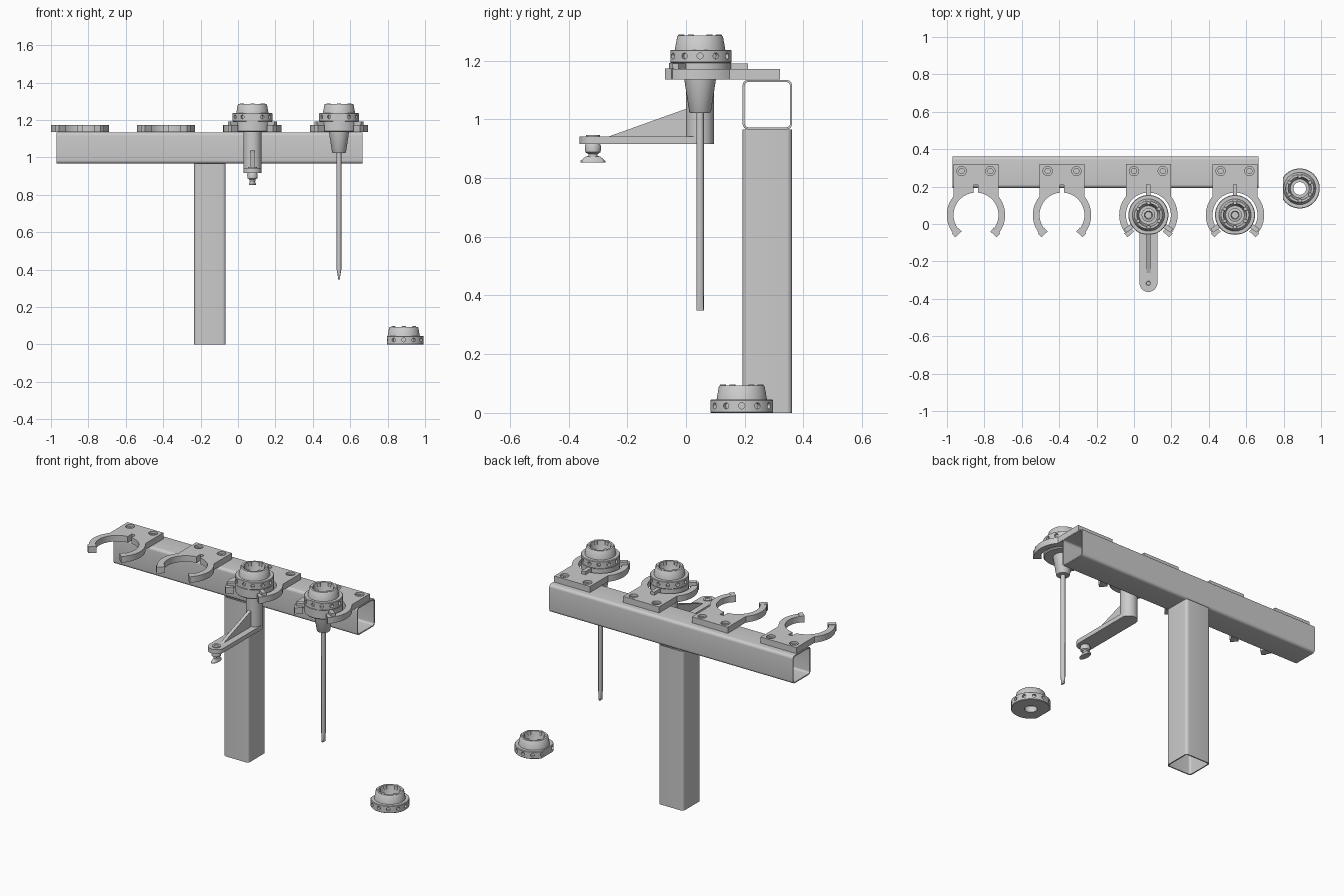
import bpy, bmesh
from math import sin, cos, pi, radians, asin
from mathutils import Matrix, Vector

if "Cube" in bpy.data.objects:
    bpy.data.objects.remove(bpy.data.objects["Cube"])

CY = 0.048           # y of the tool axes
SLOTS = [-0.845, -0.385, 0.077, 0.54]


def select(ob):
    bpy.ops.object.select_all(action='DESELECT')
    ob.select_set(True)
    bpy.context.view_layer.objects.active = ob


def finish(name, bm, loc=(0, 0, 0), smooth=True):
    bmesh.ops.remove_doubles(bm, verts=bm.verts, dist=1e-5)
    bmesh.ops.recalc_face_normals(bm, faces=bm.faces)
    me = bpy.data.meshes.new(name)
    bm.to_mesh(me)
    bm.free()
    ob = bpy.data.objects.new(name, me)
    bpy.context.collection.objects.link(ob)
    ob.location = loc
    if smooth:
        select(ob)
        bpy.ops.object.shade_smooth_by_angle(angle=radians(35))
    return ob


def lathe(name, profile, loc, closed=False, n=48, scale=(1, 1, 1), flat=None, smooth=True):
    """Spin an (r, z) profile about z; flat = (direction, distance) slices off one side."""
    bm = bmesh.new()
    vs = [bm.verts.new((r, 0, z)) for r, z in profile]
    es = [bm.edges.new(p) for p in zip(vs, vs[1:])]
    if closed:
        es.append(bm.edges.new((vs[-1], vs[0])))
    bmesh.ops.spin(bm, geom=vs + es, cent=(0, 0, 0), axis=(0, 0, 1), angle=2 * pi, steps=n)
    bmesh.ops.remove_doubles(bm, verts=bm.verts, dist=1e-5)
    bmesh.ops.scale(bm, vec=scale, verts=bm.verts)
    if flat:
        d = Vector(flat[0])
        bmesh.ops.bisect_plane(bm, geom=bm.verts[:] + bm.edges[:] + bm.faces[:],
                               plane_co=d * flat[1], plane_no=d, clear_outer=True)
        bmesh.ops.holes_fill(bm, edges=[e for e in bm.edges if e.is_boundary])
    return finish(name, bm, loc, smooth)


def extrude(name, loops, z0, z1, mat=Matrix()):
    """Fill nested 2D outlines (inner ones are holes) between z0 and z1."""
    cu = bpy.data.curves.new(name, 'CURVE')
    cu.dimensions, cu.fill_mode, cu.extrude = '2D', 'BOTH', (z1 - z0) / 2
    for pts in loops:
        sp = cu.splines.new('POLY')
        sp.points.add(len(pts) - 1)
        for p, (x, y) in zip(sp.points, pts):
            p.co = (x, y, 0, 1)
        sp.use_cyclic_u = True
    tmp = bpy.data.objects.new(name, cu)
    bpy.context.collection.objects.link(tmp)
    bpy.context.view_layer.update()
    dg = bpy.context.evaluated_depsgraph_get()
    me = bpy.data.meshes.new_from_object(tmp.evaluated_get(dg))
    bm = bmesh.new()
    bm.from_mesh(me)
    bpy.data.objects.remove(tmp)
    bpy.data.meshes.remove(me)
    bmesh.ops.transform(bm, matrix=mat @ Matrix.Translation((0, 0, (z0 + z1) / 2)), verts=bm.verts)
    return finish(name, bm)


def arc(cx, cy, r, a0, a1, n):
    return [(cx + r * cos(radians(a0 + (a1 - a0) * i / n)),
             cy + r * sin(radians(a0 + (a1 - a0) * i / n))) for i in range(n + 1)]


def circle(cx, cy, r, n=24):
    return arc(cx, cy, r, 0, 360, n)[:-1]


def rounded_square(h, r):
    c = h - r
    return [p for k, (sx, sy) in enumerate([(1, 1), (-1, 1), (-1, -1), (1, -1)])
            for p in arc(sx * c, sy * c, r, 90 * k, 90 * k + 90, 6)]


def box(name, lo, hi, mat=Matrix()):
    bm = bmesh.new()
    bmesh.ops.create_cube(bm, size=1)
    for v in bm.verts:
        v.co = [lo[i] + (v.co[i] + 0.5) * (hi[i] - lo[i]) for i in range(3)]
    bmesh.ops.transform(bm, matrix=mat, verts=bm.verts)
    return finish(name, bm, smooth=False)


# Square tube post and beam
tube = [rounded_square(0.084, 0.018), rounded_square(0.077, 0.012)]
extrude('post', tube, 0, 0.966, Matrix.Translation((-0.15, 0.277, 0)))
extrude('beam', tube, -0.97, 0.665,
        Matrix.Translation((0, 0.277, 1.05)) @ Matrix.Rotation(pi / 2, 4, 'Y'))


# Forked holder plates with bolt holes, key notch and prong tips
def holder(x):
    a = 180 - math_deg(asin(0.0997 / 0.156))
    tip = 222
    half_notch = math_deg(asin(0.012 / 0.12))
    outline = ([(0.12, 0.272), (-0.12, 0.272)] + arc(0, 0, 0.156, a, tip, 20)
               + arc(0, 0, 0.12, tip, 90 + half_notch, 36)
               + [(-0.012, 0.16), (0.012, 0.16)]
               + arc(0, 0, 0.12, 90 - half_notch, 180 - tip, 36)
               + arc(0, 0, 0.156, 180 - tip, 180 - a, 20))
    at = Matrix.Translation((x, CY, 0))
    extrude('holder_plate', [outline] + [circle(s * 0.077, 0.235, 0.025) for s in (-1, 1)],
            1.135, 1.172, at)
    for s in (-1, 1):
        extrude('bolt_seat', [circle(s * 0.077, 0.235, 0.025), circle(s * 0.077, 0.235, 0.014)],
                1.135, 1.158, at)
        ang = radians(tip if s < 0 else 180 - tip)
        box('prong_tip', (0.116, -0.014, 1.135), (0.162, 0.014, 1.174),
            at @ Matrix.Rotation(ang, 4, 'Z'))


def math_deg(v):
    return v * 180 / pi


for x in SLOTS:
    holder(x)


# Coupling: flanged ring with a tapered cup and radial screw recesses
def coupling(x, y, z, direction, dist):
    prof = [(0.034, 0), (0.104, 0), (0.107, 0.003), (0.107, 0.042), (0.104, 0.045), (0.086, 0.045),
            (0.078, 0.09), (0.074, 0.094), (0.062, 0.094), (0.055, 0.05), (0.05, 0.035), (0.034, 0.035)]
    ob = lathe('coupling', prof, (x, y, z), closed=True, n=72, flat=(direction, dist))
    bm = bmesh.new()
    for k in range(12):
        m = Matrix.Rotation(k * pi / 6, 4, 'Z') @ Matrix.Translation((0.107, 0, 0.024)) \
            @ Matrix.Rotation(pi / 2, 4, 'Y')
        bmesh.ops.create_cone(bm, cap_ends=True, segments=14, radius1=0.0105, radius2=0.0105,
                              depth=0.03, matrix=m)
    cutter = finish('screw_cutter', bm, (x, y, z), smooth=False)
    cutter.hide_render = True
    mod = ob.modifiers.new('recesses', 'BOOLEAN')
    mod.object, mod.operation, mod.solver = cutter, 'DIFFERENCE', 'EXACT'
    select(ob)
    bpy.ops.object.modifier_apply(modifier=mod.name)
    bpy.data.objects.remove(cutter)
    bpy.ops.object.shade_smooth_by_angle(angle=radians(35))
    # Locking pins around the cup mouth
    for k in range(6):
        t = k * pi / 3 + pi / 6
        lathe('locking_pin', [(0, 0), (0.011, 0), (0.011, 0.022), (0.009, 0.024), (0, 0.024)],
              (x + 0.064 * cos(t), y + 0.064 * sin(t), z + 0.073), n=14)


coupling(0.886, 0.19, 0, (-1, 0, 0), 0.089)

# Tool bases resting in the two right-hand holders
for x in SLOTS[2:]:
    coupling(x, CY, 1.192, (0, -1, 0), 0.1)
    lathe('tool_base', [(0, 1.135), (0.1, 1.135), (0.106, 1.141), (0.106, 1.192), (0, 1.192)], (x, CY, 0))
    lathe('cup_core', [(0, 1.19), (0.036, 1.19), (0.036, 1.236), (0.022, 1.24), (0.018, 1.225),
                       (0, 1.225)], (x, CY, 0), n=32)
    for ang in (90, 214, 326):
        box('rest_tab', (0.09, -0.012, 1.165), (0.163 if ang == 90 else 0.15, 0.012, 1.191),
            Matrix.Translation((x, CY, 0)) @ Matrix.Rotation(radians(ang), 4, 'Z'))

# Driver tool: tapered socket, long shaft and flat blade tip
x = SLOTS[3]
lathe('driver_socket', [(0, 1.022), (0.034, 1.022), (0.037, 1.026), (0.054, 1.136), (0, 1.136)], (x, CY, 0))
shaft = lathe('driver_shaft', [(0, 0.348), (0.0125, 0.348), (0.0125, 0.365), (0.0125, 0.4),
                               (0.0125, 1.03), (0, 1.03)], (x, CY, 0), n=24)
for v in shaft.data.vertices:
    if v.co.z < 0.38:
        lim = 0.004 if v.co.z < 0.355 else 0.0065
        v.co.x = max(-lim, min(lim, v.co.x))

# Gripper tool: neck, arm with gusset, and suction foot
x = SLOTS[2]
at = Matrix.Translation((x, 0, 0))
lathe('arm_neck', [(0, 0.916), (0.048, 0.916), (0.048, 1.136), (0, 1.136)], (x, CY, 0))
extrude('arm', [arc(0, CY, 0.048, 0, 180, 20) + arc(0, -0.315, 0.048, 180, 360, 20)], 0.916, 0.942, at)
extrude('arm_gusset', [[(-0.265, 0.941), (0.02, 0.941), (0.02, 1.043)]], -0.01, 0.01,
        at @ Matrix(((0, 0, 1, 0), (1, 0, 0, 0), (0, 1, 0, 0), (0, 0, 0, 1))))
lathe('fitting_nut', [(0, 0.94), (0.024, 0.94), (0.024, 0.947), (0.012, 0.947), (0.01, 0.944), (0, 0.944)],
      (x, -0.317, 0), n=24)
lathe('suction_body', [(0, 0.872), (0.016, 0.872), (0.016, 0.882), (0.026, 0.888), (0.028, 0.908),
                       (0.024, 0.917), (0, 0.917)], (x, -0.317, 0), n=32)
lathe('suction_foot', [(0, 0.862), (0.036, 0.853), (0.043, 0.853), (0.043, 0.858), (0.024, 0.874), (0, 0.876)],
      (x, -0.317, 0), n=32, scale=(0.45, 1, 1))
